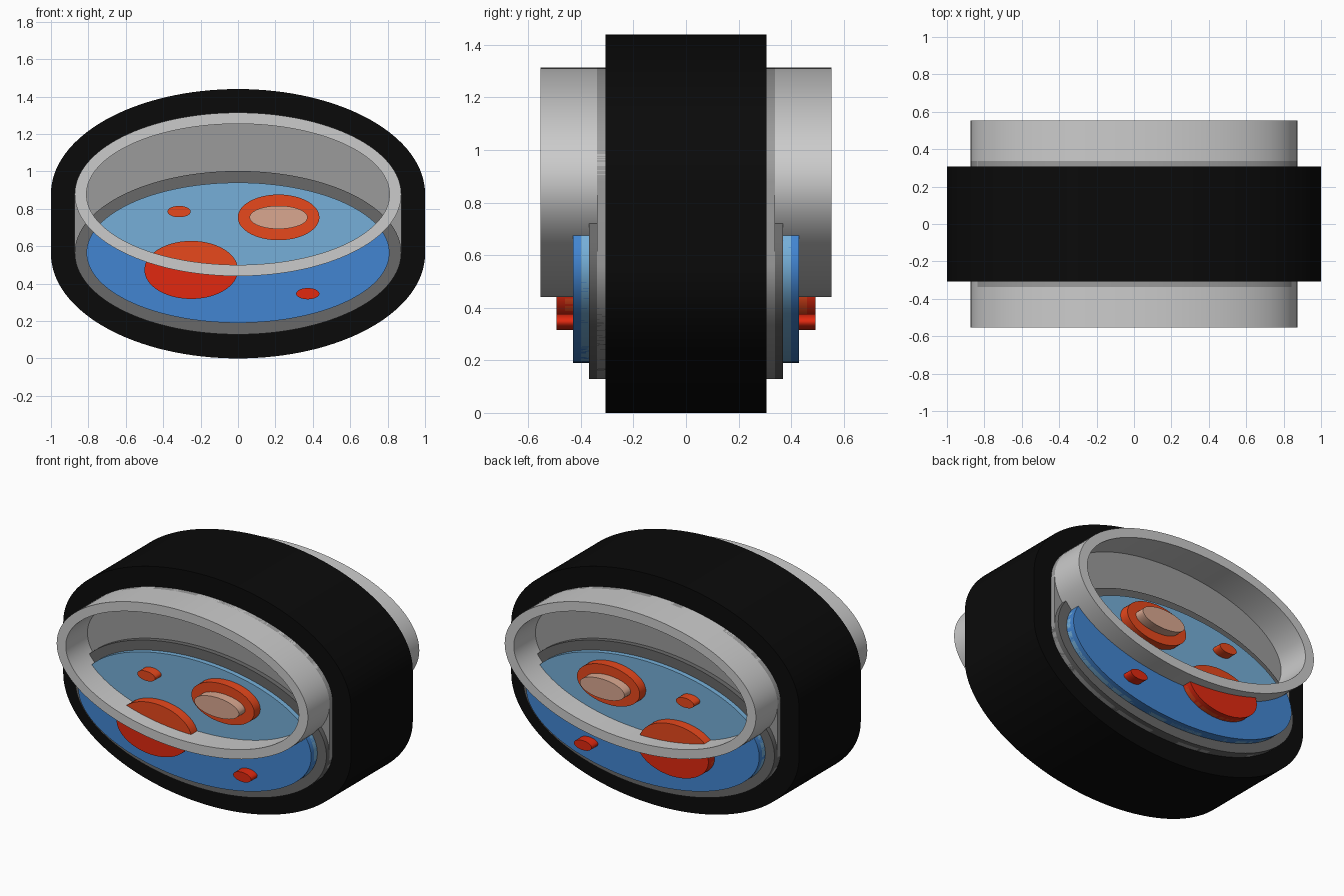
import bpy, bmesh
from math import sin, cos, pi, radians
from mathutils import Matrix

if "Cube" in bpy.data.objects:
    bpy.data.objects.remove(bpy.data.objects["Cube"])

N = 128


def ellipse(cx, cz, rx, rz):
    return [(cx + rx * cos(2 * pi * i / N), cz + rz * sin(2 * pi * i / N)) for i in range(N)]


def capsule(rx, rz, z_low, z_high):
    """Two half ellipses joined by straight sides."""
    half = N // 2
    top = [(rx * cos(pi * i / half), z_high + rz * sin(pi * i / half)) for i in range(half + 1)]
    low = [(-rx * cos(pi * i / half), z_low - rz * sin(pi * i / half)) for i in range(half + 1)]
    return top + low


def inside(p, e):
    return ((p[0] - e[0]) / e[2]) ** 2 + ((p[1] - e[1]) / e[3]) ** 2 < 1


def crescent(e, cut):
    """The lower part of ellipse e that lies outside ellipse cut."""
    pts = ellipse(*e)
    pts = pts[N // 4:] + pts[:N // 4]          # start at the top, run left and down
    outer = [p for p in pts if not inside(p, cut)]
    edge = [p for p in ellipse(*cut) if inside(p, e) and p[1] < cut[1]]
    return outer + edge[::-1]                  # return from right to left


def slab(name, depth, color, *loops):
    """Extrude flat outlines through the model, from y = -depth to y = depth."""
    curve = bpy.data.curves.new(name + "_outline", 'CURVE')
    curve.dimensions = '2D'
    curve.fill_mode = 'BOTH'
    curve.extrude = depth
    for loop in loops:
        s = curve.splines.new('POLY')
        s.points.add(len(loop) - 1)
        for pt, (x, z) in zip(s.points, loop):
            pt.co = (x, z, 0, 1)
        s.use_cyclic_u = True
    helper = bpy.data.objects.new(name + "_helper", curve)
    bpy.context.collection.objects.link(helper)
    dg = bpy.context.evaluated_depsgraph_get()
    mesh = bpy.data.meshes.new_from_object(helper.evaluated_get(dg))
    bpy.data.objects.remove(helper)
    bm = bmesh.new()
    bm.from_mesh(mesh)
    bmesh.ops.remove_doubles(bm, verts=bm.verts, dist=1e-5)
    bm.transform(Matrix.Rotation(pi / 2, 4, 'X'))
    bmesh.ops.recalc_face_normals(bm, faces=bm.faces)
    bm.to_mesh(mesh)
    bm.free()
    mesh.name = name
    mesh.materials.clear()
    mat = bpy.data.materials.new(name + "_color")
    mat.diffuse_color = (*color, 1)
    mat.use_nodes = True
    mat.node_tree.nodes["Principled BSDF"].inputs["Base Color"].default_value = mat.diffuse_color
    mesh.materials.append(mat)
    obj = bpy.data.objects.new(name, mesh)
    bpy.context.collection.objects.link(obj)
    bpy.context.view_layer.objects.active = obj
    obj.select_set(True)
    bpy.ops.object.shade_smooth_by_angle(angle=radians(30))
    obj.select_set(False)


BLUE, LIGHT_BLUE = (0.055, 0.235, 0.64), (0.18, 0.43, 0.69)
RED, ORANGE, PINK = (0.75, 0.022, 0.005), (0.80, 0.065, 0.012), (0.70, 0.39, 0.28)
rim_middle = (0, 0.877, 0.84, 0.407)
liquid = (0, 0.565, 0.81, 0.375)
colony = (-0.25, 0.473, 0.25, 0.155)

# Dish: outer border, glass wall, base and rim
slab("outer_border", 0.307, (0.003, 0.003, 0.003), capsule(1, 0.56, 0.56, 0.88))
slab("glass_wall", 0.338, (0.33, 0.33, 0.33), capsule(0.873, 0.437, 0.565, 0.877))
slab("dish_base", 0.369, (0.14, 0.14, 0.14), ellipse(0, 0.565, 0.873, 0.437))
slab("dish_rim", 0.553, (0.52, 0.52, 0.52),
     ellipse(0, 0.877, 0.873, 0.437), ellipse(0, 0.877, 0.81, 0.377))

# Liquid: pale inside the rim, deeper blue below it
slab("pale_liquid", 0.40, LIGHT_BLUE, ellipse(*liquid))
slab("deep_liquid", 0.43, BLUE, crescent(liquid, rim_middle))

# Colonies: orange inside the rim, red below it
slab("large_colony_top", 0.461, ORANGE, ellipse(*colony))
slab("large_colony_bottom", 0.492, RED, crescent(colony, rim_middle))
slab("ring_colony", 0.461, ORANGE, ellipse(0.217, 0.754, 0.218, 0.122))
slab("ring_colony_centre", 0.523, PINK, ellipse(0.217, 0.754, 0.155, 0.062))
slab("small_colony_upper", 0.461, ORANGE, ellipse(-0.315, 0.785, 0.062, 0.03))
slab("small_colony_lower", 0.492, RED, ellipse(0.373, 0.346, 0.062, 0.03))
